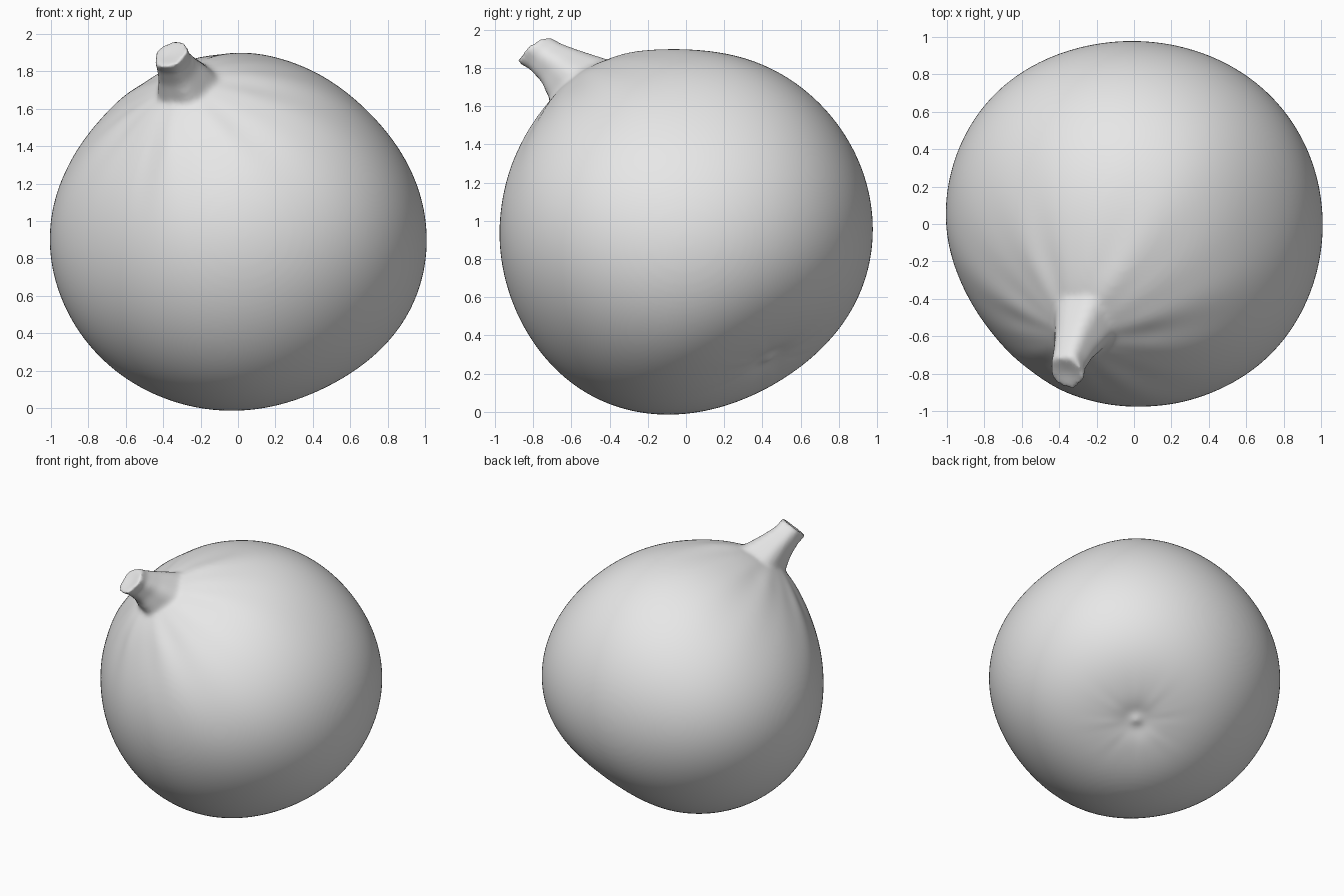
import bpy
import bmesh
import math
from mathutils import Vector

cube = bpy.data.objects.get("Cube")
if cube:
    bpy.data.objects.remove(cube)

CENTRE = Vector((0, 0, 0.95))
STEM_AXIS = Vector((-0.31, -0.58, 0.76)).normalized()
SCAR_AXIS = Vector((0.34, 0.43, -0.67)).normalized()

# Broad swellings and hollows: direction, amount, tightness
LOBES = [
    ((0.75, 0.6, 0), 0.018, 6),
    ((-0.75, 0.65, 0), 0.03, 7),
    ((-1, 0, -0.1), 0.015, 8),
    ((0, -0.5, -0.85), 0.04, 6),
    ((0.85, -0.1, -0.5), 0.025, 7),
    ((-0.7, 0, -0.7), 0.02, 7),
    ((0.7, 0, 0.65), -0.04, 6),
    ((-0.75, 0, 0.6), -0.035, 6),
    ((-0.8, -0.55, 0), -0.035, 7),
    ((0.7, -0.7, 0), 0.02, 8),
    ((0.35, 0.35, 0.87), 0.015, 10),
    (SCAR_AXIS, -0.09, 9),
    (STEM_AXIS, 0.045, 25),
    ((-0.12, -0.4, 0.9), 0.03, 25),
    ((-0.35, -0.75, 0.58), 0.02, 30),
]
LOBES = [(Vector(d).normalized(), a, k) for d, a, k in LOBES]


def ripple(d, axis, count, phase):
    """Wavy value running round an axis, as for radiating creases."""
    u = axis.orthogonal().normalized()
    v = axis.cross(u)
    a = math.atan2(d.dot(v), d.dot(u))
    return math.sin(count * a + phase) + 0.6 * math.sin((count * 2 - 3) * a)


def skin_point(d):
    r = 1 / math.sqrt(d.x ** 2 + (d.y / 0.975) ** 2 + (d.z / 0.95) ** 2)
    r += sum(a * math.exp(k * (d.dot(axis) - 1)) for axis, a, k in LOBES)
    # Creases fanning out from the stem and the blossom scar
    near = 1 - d.dot(STEM_AXIS)
    r += 0.005 * ripple(d, STEM_AXIS, 9, 1) * math.exp(-4 * near) * min(1, near * 12)
    far = 1 - d.dot(SCAR_AXIS)
    r += 0.002 * ripple(d, SCAR_AXIS, 11, 0) * math.exp(-25 * far) * min(1, far * 40)
    # Puckered blossom scar
    r += 0.03 * math.exp(-900 * far) - 0.03 * math.exp(-130 * far)
    return CENTRE + d * r


bm = bmesh.new()

# Round body
bmesh.ops.create_icosphere(bm, subdivisions=7, radius=1)
for v in bm.verts:
    v.co = skin_point(v.co.normalized())

# Flared stem: centre of each ring and its radius
STEM = [
    ((-0.2, -0.38, 1.55), 0.3),
    ((-0.275, -0.54, 1.715), 0.19),
    ((-0.32, -0.65, 1.805), 0.13),
    ((-0.35, -0.735, 1.86), 0.105),
    ((-0.36, -0.8, 1.895), 0.11),
]
SIDES = 24
tilt = STEM_AXIS.to_track_quat('Z', 'Y')
rings = []
for centre, radius in STEM:
    ring = []
    for i in range(SIDES):
        a = math.tau * i / SIDES
        rr = radius * (1 + 0.05 * math.sin(5 * a))
        offset = tilt @ Vector((rr * math.cos(a), rr * math.sin(a), 0))
        offset.x *= 0.88
        ring.append(bm.verts.new(Vector(centre) + offset))
    rings.append(ring)
for low, high in zip(rings, rings[1:]):
    for i in range(SIDES):
        j = (i + 1) % SIDES
        bm.faces.new((low[i], low[j], high[j], high[i]))
bm.faces.new(rings[0][::-1])

# Slightly sunken cut end
hollow = bm.verts.new(Vector(STEM[-1][0]) - STEM_AXIS * 0.015)
for i in range(SIDES):
    bm.faces.new((rings[-1][i], rings[-1][(i + 1) % SIDES], hollow))

mesh = bpy.data.meshes.new("fruit_body_and_stem")
bm.to_mesh(mesh)
bm.free()
fruit = bpy.data.objects.new("fruit_body_and_stem", mesh)
bpy.context.collection.objects.link(fruit)

# Fuse stem and body into one soft skin
fuse = fruit.modifiers.new("fuse", 'REMESH')
fuse.mode = 'VOXEL'
fuse.voxel_size = 0.016
fuse.use_smooth_shade = True
soften = fruit.modifiers.new("soften", 'SMOOTH')
soften.factor = 0.5
soften.iterations = 10

# Plain pale skin
skin = bpy.data.materials.new("pale_grey")
skin.use_nodes = True
colour = (0.8, 0.8, 0.8, 1)
skin.diffuse_color = colour
skin.node_tree.nodes["Principled BSDF"].inputs["Base Color"].default_value = colour
mesh.materials.append(skin)
mesh.shade_smooth()
